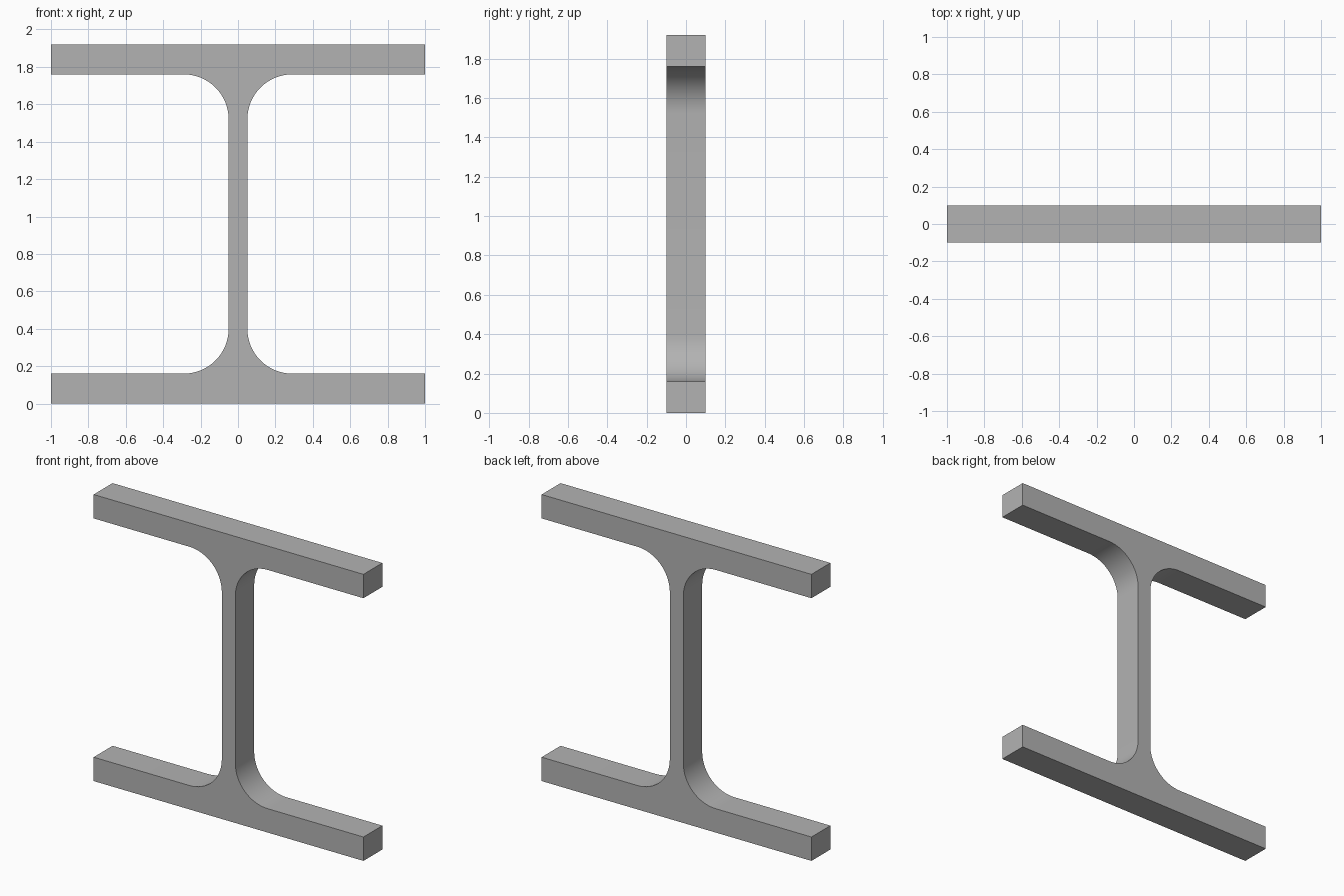
import bpy, bmesh, math

if "Cube" in bpy.data.objects:
    bpy.data.objects.remove(bpy.data.objects["Cube"])

# Section dimensions
W, H, D = 1.0, 1.92, 0.1      # half width, height, half depth
TF, TW, R = 0.16, 0.05, 0.24  # flange thickness, half web, fillet radius
N = 16                        # segments per fillet

steel = bpy.data.materials.new("steel grey")
steel.diffuse_color = (0.45, 0.45, 0.45, 1)
steel.use_nodes = True
steel.node_tree.nodes["Principled BSDF"].inputs["Base Color"].default_value = steel.diffuse_color

# Right half of the section: lower flange, lower fillet, then mirrored upward
lower = [(W, 0), (W, TF)]
for i in range(N + 1):
    a = math.radians(270 - 90 * i / N)
    lower.append((TW + R + R * math.cos(a), TF + R + R * math.sin(a)))
right = lower + [(x, H - z) for x, z in reversed(lower)]
outline = right + [(-x, z) for x, z in reversed(right)]

# Extrude the section along y
bm = bmesh.new()
face = bm.faces.new([bm.verts.new((x, -D, z)) for x, z in outline])
ext = bmesh.ops.extrude_face_region(bm, geom=[face], use_keep_orig=True)
verts = [g for g in ext["geom"] if isinstance(g, bmesh.types.BMVert)]
bmesh.ops.translate(bm, verts=verts, vec=(0, 2 * D, 0))
bmesh.ops.recalc_face_normals(bm, faces=bm.faces[:])
# Clean triangulation of the concave end caps
bmesh.ops.triangulate(bm, faces=[f for f in bm.faces if len(f.verts) > 4])

mesh = bpy.data.meshes.new("i_beam")
bm.to_mesh(mesh)
bm.free()
mesh.materials.append(steel)
beam = bpy.data.objects.new("i_beam", mesh)
bpy.context.collection.objects.link(beam)

# Smooth fillets, sharp edges elsewhere
bpy.context.view_layer.objects.active = beam
beam.select_set(True)
bpy.ops.object.shade_smooth_by_angle(angle=math.radians(30))
